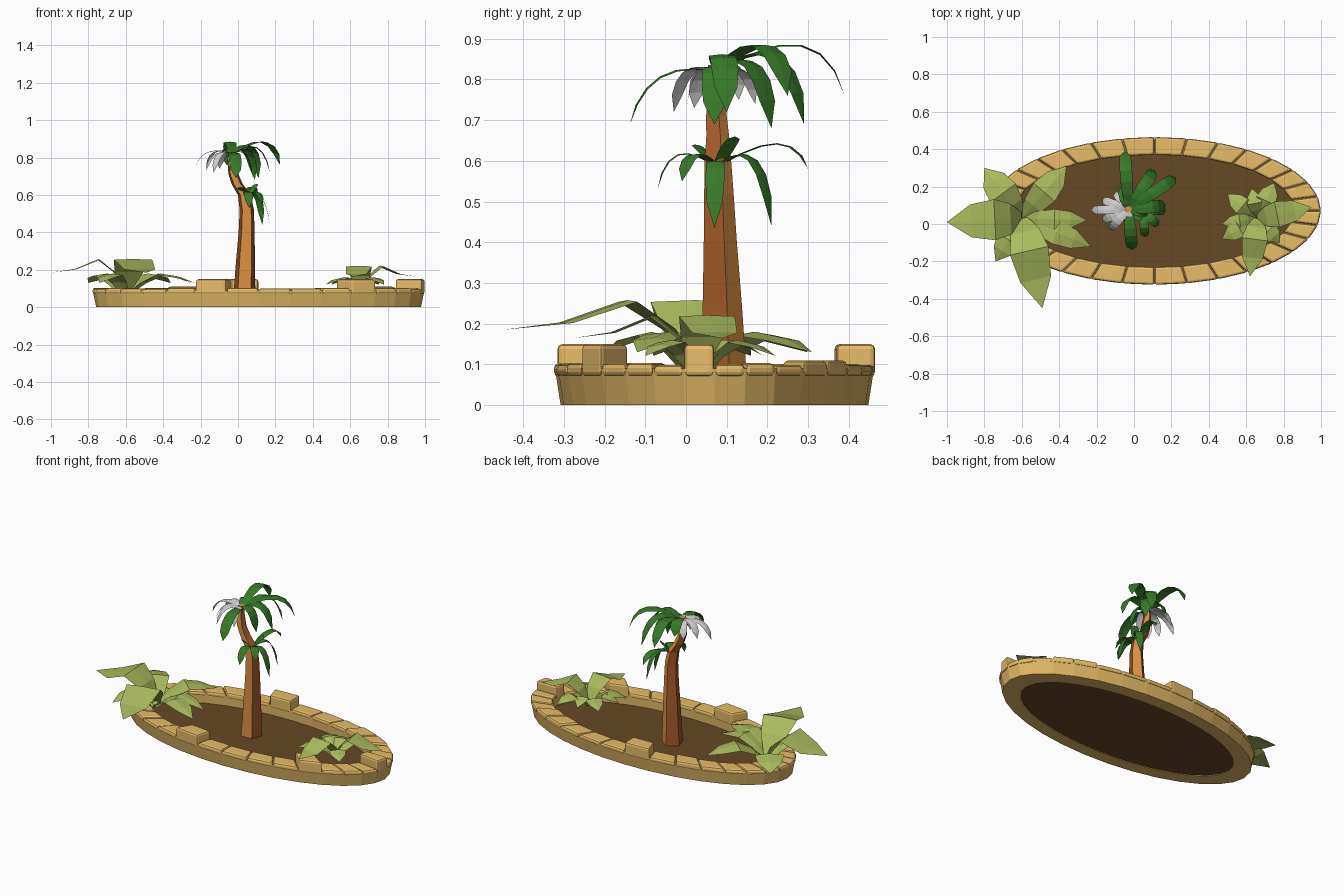
import bpy, bmesh, math, random
from mathutils import Vector

if "Cube" in bpy.data.objects:
    bpy.data.objects.remove(bpy.data.objects["Cube"])
random.seed(4)

def mat(name, r, g, b):
    lin = lambda c: ((c / 255 + 0.055) / 1.055) ** 2.4 if c > 10 else c / 255 / 12.92
    m = bpy.data.materials.new(name)
    m.diffuse_color = (lin(r), lin(g), lin(b), 1)
    m.use_nodes = True
    m.node_tree.nodes["Principled BSDF"].inputs["Base Color"].default_value = m.diffuse_color
    return m

TAN = mat("sandstone", 222, 182, 100)
STONE = mat("rim sandstone", 236, 192, 107)
SOIL = mat("soil", 102, 73, 36)
ORANGE = mat("light bark", 220, 144, 66)
BROWN = mat("dark bark", 158, 88, 39)
GREEN = mat("palm green", 55, 122, 40)
GREY = mat("dry frond grey", 212, 212, 212)
LIME = mat("light leaf green", 170, 187, 94)

def make(name, bm, *mats, recalc=True):
    if recalc:
        bmesh.ops.recalc_face_normals(bm, faces=bm.faces)
    me = bpy.data.meshes.new(name)
    bm.to_mesh(me)
    bm.free()
    for m in mats:
        me.materials.append(m)
    ob = bpy.data.objects.new(name, me)
    bpy.context.collection.objects.link(ob)
    return ob

CX, CY, N = 0.11, 0.07, 32
STEP = 2 * math.pi / N

def ell(rx, ry, a, z):
    return (CX + rx * math.cos(a), CY + ry * math.sin(a), z)

def loft(bm, rings, closed=False):
    n = len(rings[0])
    pairs = list(zip(rings, rings[1:])) + ([(rings[-1], rings[0])] if closed else [])
    return [[bm.faces.new((a[i], a[(i + 1) % n], b[(i + 1) % n], b[i])) for i in range(n)]
            for a, b in pairs]

# tapered oval planter wall
bm = bmesh.new()
prof = [(0.868, 0.378, 0), (0.887, 0.392, 0.09), (0.75, 0.303, 0.09), (0.75, 0.303, 0)]
loft(bm, [[bm.verts.new(ell(rx, ry, i * STEP, z)) for i in range(N)] for rx, ry, z in prof], True)
make("planter_wall", bm, TAN)

# sunken soil bed
bm = bmesh.new()
rings = [[bm.verts.new(ell(0.752, 0.305, i * STEP, z)) for i in range(N)] for z in (0.004, 0.026)]
loft(bm, rings)
for r in rings:
    bm.faces.new(r)
make("soil_bed", bm, SOIL)

# rim stones, four of them raised
bm = bmesh.new()
for i in range(N):
    top = 0.15 if i in (8, 22, 27, 31) else random.choice((0.099, 0.101, 0.103, 0.11))
    a0, a1 = i * STEP + 0.002, (i + 1) * STEP - 0.002
    lo, hi = [[bm.verts.new(ell(rx, ry, a, z)) for rx, ry, a in
               ((0.745, 0.3, a0), (0.89, 0.395, a0), (0.89, 0.395, a1), (0.745, 0.3, a1))]
              for z in (0.07, top)]
    loft(bm, [lo, hi])
    bm.faces.new(lo)
    bm.faces.new(hi)
stones = make("rim_stones", bm, STONE)
bev = stones.modifiers.new("soft_edges", 'BEVEL')
bev.width = 0.012
bev.segments = 2

# five-sided bent trunk: x, y, z, radius
path = [(0.033, 0.088, 0.02, 0.064), (0.036, 0.087, 0.12, 0.059), (0.04, 0.084, 0.25, 0.053),
        (0.046, 0.08, 0.4, 0.045), (0.047, 0.077, 0.52, 0.04), (0.034, 0.075, 0.6, 0.036),
        (-0.005, 0.075, 0.66, 0.031), (-0.024, 0.072, 0.71, 0.028), (-0.034, 0.075, 0.78, 0.024),
        (-0.03, 0.078, 0.83, 0.02)]
bm = bmesh.new()
rings = [[bm.verts.new((x + r * math.cos(math.radians(-126 + 72 * k)),
                        y + r * math.sin(math.radians(-126 + 72 * k)), z)) for k in range(5)]
         for x, y, z, r in path]
for band in loft(bm, rings):
    for k, f in enumerate(band):
        f.material_index = 0 if k in (0, 2) else 1
bm.faces.new(rings[0])
bm.faces.new(rings[-1])
make("palm_trunk", bm, ORANGE, BROWN)

def leaf(bm, pts, widths, fold):
    """Pointed strip along pts with a raised or flat midrib."""
    flat = pts[-1] - pts[0]
    side = Vector((-flat.y, flat.x, 0)).normalized()
    rows = []
    for p, w in zip(pts[:-1], widths):
        drop = Vector((0, 0, -fold * w))
        rows.append([bm.verts.new(p + side * w / 2 + drop), bm.verts.new(p),
                     bm.verts.new(p - side * w / 2 + drop)])
    for a, b in zip(rows, rows[1:]):
        for k in (0, 1):
            bm.faces.new((a[k], b[k], b[k + 1], a[k + 1]))
    tip = bm.verts.new(pts[-1])
    for k in (0, 1):
        bm.faces.new((rows[-1][k], tip, rows[-1][k + 1]))

def crown(name, base, fronds, material, width):
    """Arching palm fronds: tip x, y, z and arch height."""
    bm = bmesh.new()
    p0 = Vector(base)
    for x, y, z, h in fronds:
        p2 = Vector((x, y, z))
        c = p0.lerp(p2, 0.82)
        c.z = p0.z + h
        pts = [p0 * (1 - t) ** 2 + c * 2 * t * (1 - t) + p2 * t * t for t in [j / 6 for j in range(7)]]
        leaf(bm, pts, [width * s for s in (0.35, 0.8, 1, 1, 1, 0.85)], 0.06)
    make(name, bm, material, recalc=False)

crown("upper_fronds", (-0.03, 0.078, 0.82),
      [(-0.05, 0.39, 0.76, 0.16), (0.225, 0.25, 0.76, 0.16), (0.11, 0.29, 0.69, 0.14),
       (0.09, 0.21, 0.68, 0.1), (-0.01, -0.138, 0.69, 0.04), (0.08, 0.07, 0.69, 0.06),
       (0.17, 0.1, 0.72, 0.12), (-0.06, 0.2, 0.76, 0.08)], GREEN, 0.066)
crown("dry_fronds", (-0.03, 0.078, 0.82),
      [(-0.23, 0.075, 0.74, 0.06), (-0.13, -0.03, 0.72, 0.05), (-0.1, 0.17, 0.74, 0.04),
       (-0.17, 0.13, 0.75, 0.06), (-0.03, 0.0, 0.72, 0.04), (-0.17, 0.02, 0.73, 0.04)], GREY, 0.045)
crown("lower_fronds", (0.045, 0.075, 0.585),
      [(0.06, -0.07, 0.53, 0.09), (0.17, 0.07, 0.435, 0.07), (0.09, 0.3, 0.58, 0.12),
       (0.13, 0.21, 0.44, 0.11), (0.1, 0.12, 0.66, 0.07), (0.13, -0.01, 0.55, 0.08),
       (0.01, 0.02, 0.64, 0.06)], GREEN, 0.046)

# shrub leaf outlines: distance fraction, height
HIGH = [(0, 0.0), (0.15, 0.1), (0.36, 0.168), (0.68, 0.115), (1, 0.095)]
LOW = [(0, -0.03), (0.25, 0.045), (0.5, 0.09), (0.75, 0.075), (1, 0.04)]

def shrub(name, cx, cy, s, leaves):
    """Leaves: tip dx, dy, width, whether tall; s scales heights."""
    bm = bmesh.new()
    for dx, dy, w, tall in leaves:
        pts = [Vector((cx + dx * f, cy + dy * f, 0.09 + z * s)) for f, z in (HIGH if tall else LOW)]
        leaf(bm, pts, [w * k for k in (0.3, 0.75, 1, 0.8)], 0.02 if tall else 0.06)
    make(name, bm, LIME, recalc=False)

shrub("left_shrub", -0.6, 0.03, 1.0,
      [(-0.4, -0.02, 0.22, True), (0.11, -0.48, 0.21, True), (-0.2, 0.27, 0.17, False),
       (0.24, 0.28, 0.15, False), (0.37, -0.15, 0.13, False), (0.35, -0.01, 0.11, False),
       (-0.14, -0.23, 0.13, False)])
shrub("right_shrub", 0.66, 0.03, 0.78,
      [(-0.04, -0.31, 0.14, True), (0.29, 0.06, 0.14, True), (-0.16, 0.13, 0.1, False),
       (-0.19, -0.11, 0.1, False), (-0.19, -0.03, 0.08, False), (0.09, 0.19, 0.11, False),
       (0.12, -0.13, 0.1, False), (-0.03, 0.16, 0.08, False)])
